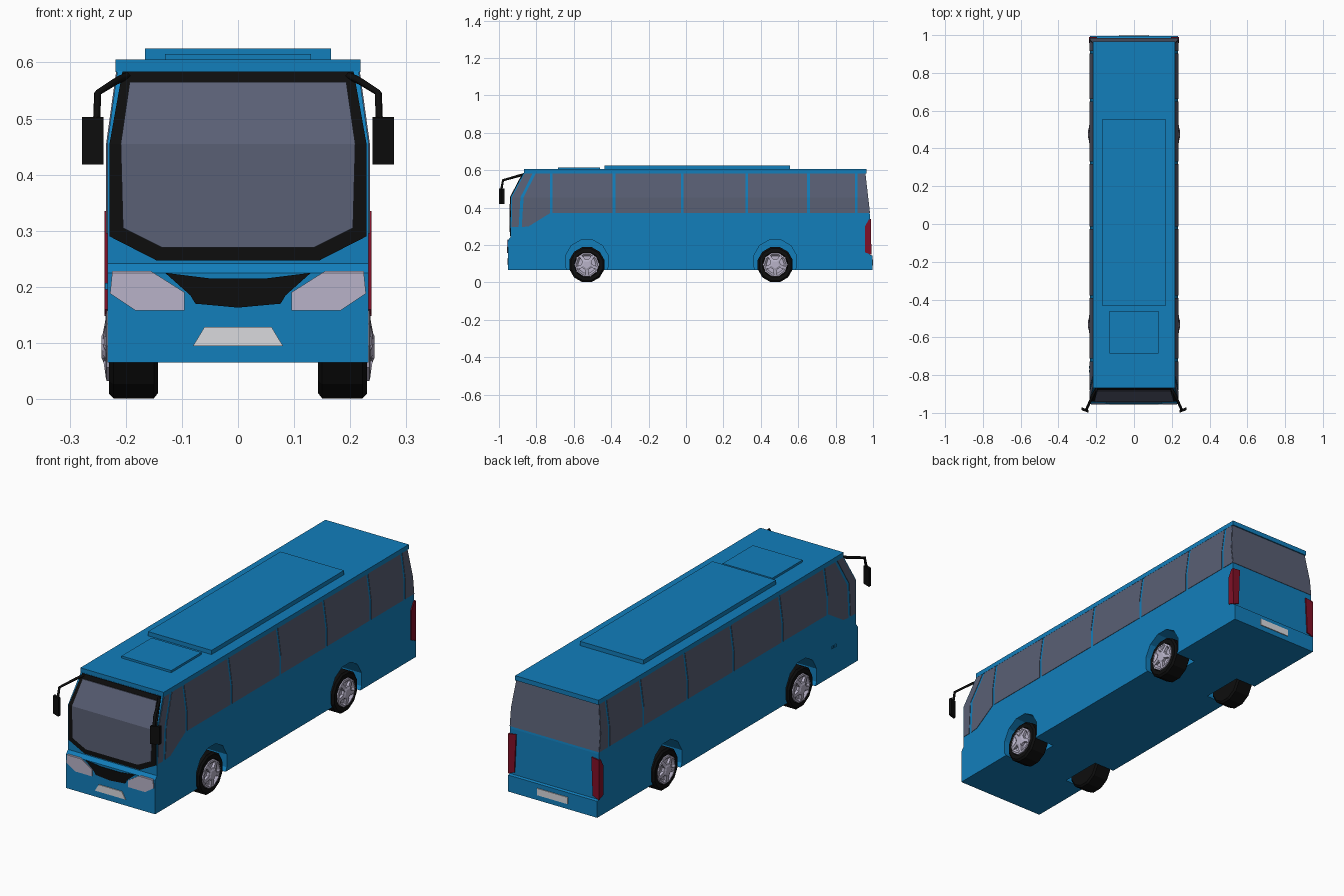
import bpy, bmesh, math
from mathutils import Vector

if "Cube" in bpy.data.objects:
    bpy.data.objects.remove(bpy.data.objects["Cube"])

def material(name, rgb):
    m = bpy.data.materials.new(name)
    m.diffuse_color = (*rgb, 1)
    m.use_nodes = True
    m.node_tree.nodes["Principled BSDF"].inputs["Base Color"].default_value = m.diffuse_color
    return m

BLUE = material("blue_paint", (0.006, 0.21, 0.50))
GLASS = material("tinted_glass", (0.10, 0.115, 0.175))
BLACK = material("black", (0.004, 0.004, 0.004))
LAMP = material("pale_metal", (0.48, 0.45, 0.58))
WHITE = material("white", (0.70, 0.70, 0.73))
RED = material("red_lamp", (0.22, 0.005, 0.02))

# Hull surface as functions of height: half width, front y, rear y
WIDTH = [(0.065, 0.233), (0.455, 0.233), (0.585, 0.215)]
FRONT = [(0.065, -0.952), (0.225, -0.952), (0.242, -0.938), (0.455, -0.936), (0.585, -0.868)]
REAR = [(0.065, 0.996), (0.143, 0.996), (0.147, 0.985), (0.36, 0.983), (0.585, 0.957)]

def at(profile, z):
    for (z0, v0), (z1, v1) in zip(profile, profile[1:]):
        if z <= z1:
            return v0 + (v1 - v0) * (z - z0) / (z1 - z0)
    return profile[-1][1]

def finish(name, bm, mat):
    bmesh.ops.recalc_face_normals(bm, faces=bm.faces[:])
    me = bpy.data.meshes.new(name)
    bm.to_mesh(me)
    bm.free()
    ob = bpy.data.objects.new(name, me)
    bpy.context.collection.objects.link(ob)
    if mat:
        me.materials.append(mat)
    return ob

def box(name, lo, hi, mat):
    bm = bmesh.new()
    bmesh.ops.create_cube(bm, size=1)
    for v in bm.verts:
        v.co = [l + (c + 0.5) * (h - l) for l, h, c in zip(lo, hi, v.co)]
    return finish(name, bm, mat)

def panel(name, pts, side, off, mat):
    """Thin plate that follows the hull; pts are (x or y, z)."""
    bm = bmesh.new()
    bm.faces.new([bm.verts.new((u, 0, z)) for u, z in pts])
    for kink in (0.225, 0.242, 0.455):
        bmesh.ops.bisect_plane(bm, geom=bm.verts[:] + bm.edges[:] + bm.faces[:],
                               plane_co=(0, 0, kink), plane_no=(0, 0, 1))
    out = {"front": (0, -1, 0), "rear": (0, 1, 0), "right": (1, 0, 0), "left": (-1, 0, 0)}[side]
    for v in bm.verts:
        u, z = v.co.x, v.co.z
        if side == "front":
            v.co = (u, at(FRONT, z) - off, z)
        elif side == "rear":
            v.co = (u, at(REAR, z) + off, z)
        else:
            v.co = (out[0] * (at(WIDTH, z) + off), u, z)
    ext = bmesh.ops.extrude_face_region(bm, geom=bm.faces[:], use_keep_orig=True)
    for v in ext["geom"]:
        if isinstance(v, bmesh.types.BMVert):
            v.co -= Vector(out) * (off + 0.004)
    return finish(name, bm, mat)

def mirrored(pts):
    """Complete a half outline across x = 0."""
    return pts + [(-x, z) for x, z in reversed(pts) if x > 0]

def lathe(name, profile, steps, centre, s, mat):
    """Revolve (x, radius) points round a wheel axle; s is the side of the bus."""
    bm = bmesh.new()
    rings = []
    for x, r in profile:
        rings.append([bm.verts.new((s * x, centre[0] + r * math.sin(2 * math.pi * (i + 0.5) / steps),
                                    centre[1] + r * math.cos(2 * math.pi * (i + 0.5) / steps)))
                      for i in range(steps)])
    for a, b in zip(rings, rings[1:]):
        for i in range(steps):
            j = (i + 1) % steps
            bm.faces.new((a[i], a[j], b[j], b[i]))
    bm.faces.new(rings[0])
    bm.faces.new(rings[-1])
    return finish(name, bm, mat)

# Body hull, lofted through rectangular rings
bm = bmesh.new()
rings = []
for z in sorted({z for p in (WIDTH, FRONT, REAR) for z, _ in p}):
    w, f, r = at(WIDTH, z), at(FRONT, z), at(REAR, z)
    rings.append([bm.verts.new(c) for c in ((-w, f, z), (w, f, z), (w, r, z), (-w, r, z))])
for a, b in zip(rings, rings[1:]):
    for i in range(4):
        bm.faces.new((a[i], a[(i + 1) % 4], b[(i + 1) % 4], b[i]))
bm.faces.new(rings[0])
bm.faces.new(rings[-1])
body = finish("body", bm, BLUE)

# Wheel wells cut into the hull
AXLES = {"front": -0.53, "rear": 0.477}
for y in AXLES.values():
    for s in (-1, 1):
        cutter = lathe("well_cutter", [(0.125, 0.118), (0.30, 0.118)], 12, (y, 0.113), s, None)
        cutter.hide_render = True
        mod = body.modifiers.new("well", "BOOLEAN")
        mod.operation = "DIFFERENCE"
        mod.solver = "EXACT"
        mod.object = cutter
        bpy.context.view_layer.objects.active = body
        bpy.ops.object.modifier_apply(modifier=mod.name)
        bpy.data.objects.remove(cutter)

# Wheels: tyre, rim, five spokes and a five-sided hub
for end, y in AXLES.items():
    for s, side in ((-1, "left"), (1, "right")):
        tag, c = f"{end}_{side}", (y, 0.095)
        lathe("tyre_" + tag, [(0.143, 0.088), (0.15, 0.097), (0.222, 0.097), (0.230, 0.088),
                              (0.230, 0.068), (0.215, 0.066)], 12, c, s, BLACK)
        lathe("rim_" + tag, [(0.212, 0.066), (0.234, 0.066), (0.236, 0.058), (0.226, 0.048)],
              10, c, s, LAMP)
        lathe("hub_" + tag, [(0.222, 0.034), (0.238, 0.034), (0.243, 0.022)], 5, c, s, LAMP)
        bm = bmesh.new()
        for i in range(5):
            a = 2 * math.pi * (i + 0.5) / 5
            d, n = Vector((0, math.sin(a), math.cos(a))), Vector((0, math.cos(a), -math.sin(a)))
            o = Vector((0, *c))
            quad = [o + d * r + n * t for r, t in ((0.02, -0.01), (0.02, 0.01), (0.06, 0.007), (0.06, -0.007))]
            lo = [bm.verts.new(p + Vector((s * 0.222, 0, 0))) for p in quad]
            hi = [bm.verts.new(p + Vector((s * x, 0, 0))) for p, x in zip(quad, (0.241, 0.241, 0.235, 0.235))]
            bm.faces.new(lo)
            bm.faces.new(hi)
            for k in range(4):
                bm.faces.new((lo[k], lo[(k + 1) % 4], hi[(k + 1) % 4], hi[k]))
        finish("spokes_" + tag, bm, LAMP)

# Roof, air conditioning unit and hatch
box("roof", (-0.218, -0.867, 0.583), (0.218, 0.965, 0.605), BLUE)
box("roof_air_unit", (-0.166, -0.435, 0.60), (0.166, 0.555, 0.625), BLUE)
box("roof_hatch", (-0.13, -0.685, 0.60), (0.13, -0.46, 0.615), BLUE)

# Side windows
bars = [-0.72, -0.385, -0.02, 0.325, 0.655, 0.91]
for side in ("left", "right"):
    for i, (a, b) in enumerate(zip(bars, bars[1:])):
        a, b = a + 0.007, b - 0.007
        panel(f"window_{i + 1}_{side}", [(a, 0.37), (b, 0.37), (b, 0.583), (a, 0.583)], side, 0.002, GLASS)
    panel("window_last_" + side, [(0.917, 0.37), (0.982, 0.37), (0.957, 0.583), (0.917, 0.583)],
          side, 0.002, GLASS)
    panel("window_cab_" + side, [(-0.878, 0.295), (-0.84, 0.30), (-0.727, 0.37), (-0.727, 0.583),
                                 (-0.803, 0.583), (-0.868, 0.455)], side, 0.002, GLASS)
    panel("window_corner_" + side, [(-0.932, 0.295), (-0.895, 0.295), (-0.885, 0.455), (-0.82, 0.583),
                                    (-0.862, 0.583), (-0.930, 0.455)], side, 0.002, GLASS)
    # Wrap-around tail lamps
    s = 1 if side == "right" else -1
    panel("tail_lamp_side_" + side, [(0.957, 0.16), (0.990, 0.148), (0.990, 0.335), (0.977, 0.335),
                                     (0.957, 0.30)], side, 0.005, RED)
    panel("tail_lamp_rear_" + side, [(s * x, z) for x, z in ((0.197, 0.34), (0.238, 0.335),
                                     (0.238, 0.148), (0.205, 0.16))], "rear", 0.006, RED)
    # Headlamps
    panel("headlamp_" + side, [(s * x, z) for x, z in ((0.224, 0.228), (0.155, 0.228), (0.095, 0.19),
                               (0.095, 0.158), (0.183, 0.158), (0.228, 0.188))], "front", 0.004, LAMP)

# Windscreen with its black frame, grille and plates
panel("windscreen_frame", mirrored([(0.145, 0.247), (0.229, 0.29), (0.229, 0.455), (0.206, 0.584)]),
      "front", 0.003, BLACK)
panel("windscreen", mirrored([(0.135, 0.27), (0.205, 0.305), (0.209, 0.455), (0.193, 0.565)]),
      "front", 0.006, GLASS)
panel("grille", mirrored([(0, 0.163), (0.076, 0.17), (0.085, 0.185), (0.13, 0.225), (0.05, 0.215)]),
      "front", 0.003, BLACK)
panel("front_plate", mirrored([(0.08, 0.095), (0.06, 0.128)]), "front", 0.004, WHITE)
panel("rear_window", mirrored([(0.233, 0.37), (0.233, 0.455), (0.215, 0.583)]), "rear", 0.002, GLASS)
panel("rear_plate", mirrored([(0.08, 0.09), (0.08, 0.122)]), "rear", 0.004, WHITE)

# Small latch on the left flank
for y in (-0.785, -0.765):
    box("flank_latch", (-0.237, y, 0.195), (-0.23, y + 0.012, 0.207), BLUE)

# Wing mirrors: bent arm and hanging head
for s, side in ((-1, "left"), (1, "right")):
    cu = bpy.data.curves.new("mirror_arm_" + side, "CURVE")
    cu.dimensions = "3D"
    cu.bevel_depth = 0.007
    cu.bevel_resolution = 0
    cu.use_fill_caps = True
    path = [(0.195, -0.868, 0.577), (0.215, -0.90, 0.568), (0.25, -0.978, 0.546), (0.252, -0.988, 0.495)]
    sp = cu.splines.new("POLY")
    sp.points.add(len(path) - 1)
    for p, (x, y, z) in zip(sp.points, path):
        p.co = (s * x, y, z, 1)
    cu.materials.append(BLACK)
    arm = bpy.data.objects.new("mirror_arm_" + side, cu)
    bpy.context.collection.objects.link(arm)
    bpy.ops.object.select_all(action="DESELECT")
    arm.select_set(True)
    bpy.context.view_layer.objects.active = arm
    bpy.ops.object.convert(target="MESH")
    head = box("mirror_head_" + side, (s * 0.259 - 0.019, -1.0, 0.418), (s * 0.259 + 0.019, -0.985, 0.503), BLACK)
    for v in head.data.vertices:      # outer edge swept back
        if abs(v.co.x) > 0.259:
            v.co.y += 0.015
